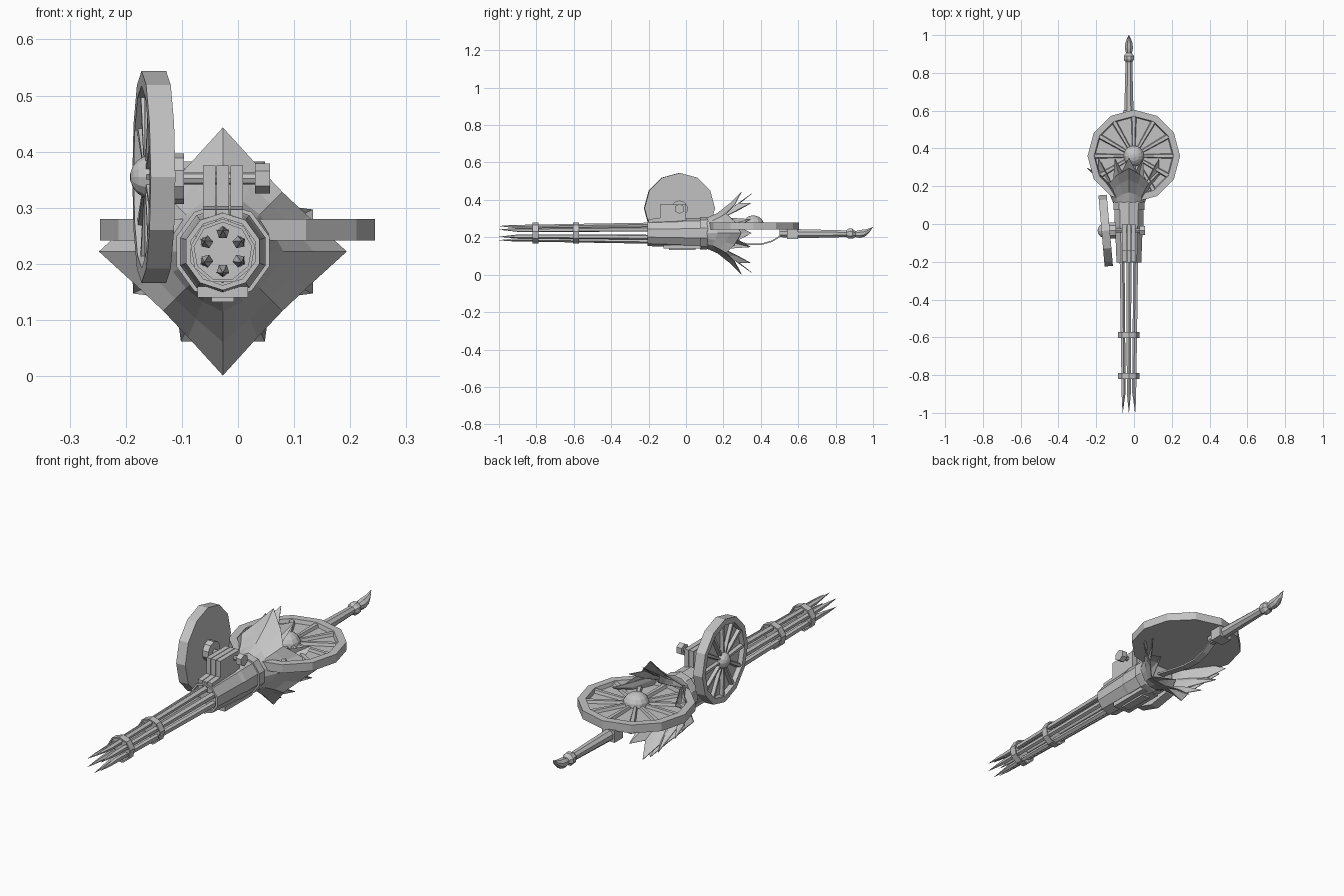
import bpy, bmesh, math
from mathutils import Matrix, Vector

if "Cube" in bpy.data.objects:
    bpy.data.objects.remove(bpy.data.objects["Cube"])

AX, AZ = -0.027, 0.222      # long axis of the weapon
steel = bpy.data.materials.new("grey_steel")
steel.diffuse_color = (0.55, 0.55, 0.55, 1)
steel.use_nodes = True
steel.node_tree.nodes["Principled BSDF"].inputs["Base Color"].default_value = steel.diffuse_color


def finish(name, bm, matrix=None):
    bmesh.ops.recalc_face_normals(bm, faces=bm.faces)
    me = bpy.data.meshes.new(name)
    bm.to_mesh(me)
    bm.free()
    me.materials.append(steel)
    ob = bpy.data.objects.new(name, me)
    bpy.context.collection.objects.link(ob)
    if matrix:
        ob.matrix_world = matrix
    return ob


def loft(bm, rings, cap=True):
    """Skin a list of closed point rings."""
    vs = [[bm.verts.new(p) for p in r] for r in rings]
    n = len(vs[0])
    for a, b in zip(vs, vs[1:]):
        for i in range(n):
            bm.faces.new((a[i], a[(i + 1) % n], b[(i + 1) % n], b[i]))
    if cap:
        bm.faces.new(vs[0])
        bm.faces.new(vs[-1])


def ring_y(y, r, n, cx=AX, cz=AZ, turn=0.0):
    return [(cx + r * math.cos(turn + math.tau * i / n), y,
             cz + r * math.sin(turn + math.tau * i / n)) for i in range(n)]


def turned(name, stations, n, turn=0.0):
    """Turned part along y; stations are (y, radius) or (y, radius, z)."""
    bm = bmesh.new()
    loft(bm, [ring_y(s[0], s[1], n, AX, s[2] if len(s) > 2 else AZ, turn) for s in stations])
    return finish(name, bm)


def box(bm, x0, x1, y0, y1, z0, z1):
    loft(bm, [[(x0, y0, z), (x1, y0, z), (x1, y1, z), (x0, y1, z)] for z in (z0, z1)])


def rod_x(name, x0, x1, r, n, y, z):
    bm = bmesh.new()
    loft(bm, [[(x, y + r * math.sin(math.tau * i / n), z + r * math.cos(math.tau * i / n))
               for i in range(n)] for x in (x0, x1)])
    return finish(name, bm)


# six barrels with quill-cut tips
bm = bmesh.new()
for k in range(6):
    a = math.pi / 2 + k * math.tau / 6
    dx, dz = math.cos(a), math.sin(a)

    def station(y, off, r):
        return ring_y(y, r, 5, AX + dx * off, AZ + dz * off, a)
    loft(bm, [station(-0.15, 0.043, 0.014), station(-0.89, 0.033, 0.0115),
              station(-0.94, 0.036, 0.007), station(-1.0, 0.038, 0.0005)])
finish("barrels", bm)

# barrel clamps
for i, y in enumerate((-0.805, -0.587)):
    turned(f"barrel_clamp_{i + 1}", [(y - 0.007, 0.052), (y - 0.016, 0.052), (y - 0.016, 0.058),
                                     (y + 0.016, 0.058), (y + 0.016, 0.052), (y + 0.007, 0.052)],
           9, math.pi / 2)

# receiver housing and rear collar
turned("housing", [(-0.19, 0.06), (-0.205, 0.06), (-0.205, 0.069), (-0.03, 0.076),
                   (-0.01, 0.08), (0.09, 0.08)], 10, math.pi / 2)
turned("collar", [(0.075, 0.08), (0.075, 0.087), (0.11, 0.087), (0.15, 0.07)], 10, math.pi / 2)

# belly plates under the housing
bm = bmesh.new()
box(bm, AX - 0.045, AX + 0.045, -0.12, 0.08, 0.14, 0.16)
box(bm, AX - 0.02, AX + 0.02, -0.09, 0.05, 0.132, 0.16)
finish("belly_plates", bm)


# flared petal skirts: quarter pattern of (angle, rim radius, rim y)
def skirt(name, quarter, r0):
    rim = [(math.radians(a + 90 * q), r, y) for q in range(4) for a, r, y in quarter]
    rings = []
    for t in (0, 0.35, 0.7, 1):
        f = t ** 1.5
        rings.append([(AX + math.cos(a) * (r0 + (r - r0) * f), 0.1 + (y - 0.1) * t,
                       AZ + math.sin(a) * (r0 + (r - r0) * f)) for a, r, y in rim])
    bm = bmesh.new()
    loft(bm, rings, cap=False)
    ob = finish(name, bm)
    mod = ob.modifiers.new("sheet", "SOLIDIFY")
    mod.thickness = 0.003
    return ob


skirt("outer_petals", [(0, 0.221, 0.295), (22, 0.165, 0.26), (45, 0.15, 0.215), (68, 0.165, 0.26)], 0.078)
skirt("inner_petals", [(0, 0.212, 0.35), (13, 0.165, 0.28), (25, 0.177, 0.345), (45, 0.12, 0.2),
                       (65, 0.177, 0.345), (77, 0.165, 0.28)], 0.07)


# spoked wheel: dished disc facing local +z, with spokes and a domed hub
def wheel(name, R, thick, hub_r, hub_h, matrix):
    def circ(r, z):
        return [(r * math.cos(math.tau * i / 12), r * math.sin(math.tau * i / 12), z)
                for i in range(12)]
    bm = bmesh.new()
    h, floor = thick / 2, thick * 0.05
    loft(bm, [circ(R, -h), circ(R, h), circ(R * 0.86, h), circ(R * 0.84, floor)])
    for k in range(12):
        m = Matrix.Rotation(math.tau * (k + 0.5) / 12 + math.pi / 12, 4, 'Z')
        rings = []
        for z, s in ((floor - 0.001, 1.0), (h * 0.75, 0.6)):
            w0, w1 = R * 0.035 * s, R * 0.06 * s
            rings.append([m @ Vector(p) for p in ((R * 0.15, -w0, z), (R * 0.86, -w1, z),
                                                  (R * 0.86, w1, z), (R * 0.15, w0, z))])
        loft(bm, rings)
    loft(bm, [circ(hub_r * math.cos(e), h * 0.3 + hub_h * math.sin(e))
              for e in (0, 0.35, 0.7, 1.05, 1.4)])
    return finish(name, bm, matrix)


wheel("rear_wheel", 0.245, 0.038, 0.056, 0.05, Matrix.Translation((-0.001, 0.36, 0.261)))
wheel("side_wheel", 0.189, 0.044, 0.038, 0.036,
      Matrix.Translation((-0.15, -0.035, 0.355)) @ Matrix.Rotation(math.radians(5), 4, 'Z')
      @ Matrix.Rotation(-math.pi / 2, 4, 'Y'))

# side wheel axle, flange and knob
rod_x("axle", -0.14, 0.04, 0.011, 8, -0.035, 0.352)
rod_x("axle_flange", -0.135, -0.096, 0.045, 10, -0.035, 0.352)
rod_x("axle_knob", 0.03, 0.057, 0.027, 6, -0.035, 0.352)

# three mounting plates
for i in range(3):
    x = AX - 0.0245 + i * 0.0245
    bm = bmesh.new()
    outline = [(-0.2, 0.25), (-0.2, 0.297), (-0.14, 0.302), (-0.14, 0.375),
               (0.0, 0.375), (0.0, 0.25)]
    loft(bm, [[(x + s * 0.011, y, z) for y, z in outline] for s in (-1, 1)])
    finish(f"mount_plate_{i + 1}", bm)

# handle shaft, fitting and curved pommel
turned("handle", [(0.5, 0.022, 0.222), (0.56, 0.026, 0.22), (0.61, 0.026, 0.219),
                  (0.87, 0.019, 0.219)], 8, math.pi / 8)
turned("pommel", [(0.855, 0.018, 0.219), (0.87, 0.029, 0.219), (0.89, 0.029, 0.219),
                  (0.905, 0.017, 0.217), (0.93, 0.023, 0.218), (0.955, 0.021, 0.222),
                  (0.98, 0.012, 0.236), (1.0, 0.001, 0.256)], 8, math.pi / 8)
bm = bmesh.new()
box(bm, AX - 0.032, AX + 0.032, 0.54, 0.6, 0.192, 0.246)
finish("handle_fitting", bm)

# curved strap below the rear wheel
bm = bmesh.new()
path = [(0.13, 0.2), (0.25, 0.175), (0.33, 0.16), (0.4, 0.158), (0.46, 0.175), (0.51, 0.205), (0.56, 0.215)]
loft(bm, [[(AX - 0.016, y, z), (AX + 0.016, y, z), (AX + 0.016, y, z + 0.008),
           (AX - 0.016, y, z + 0.008)] for y, z in path])
finish("grip_strap", bm)
